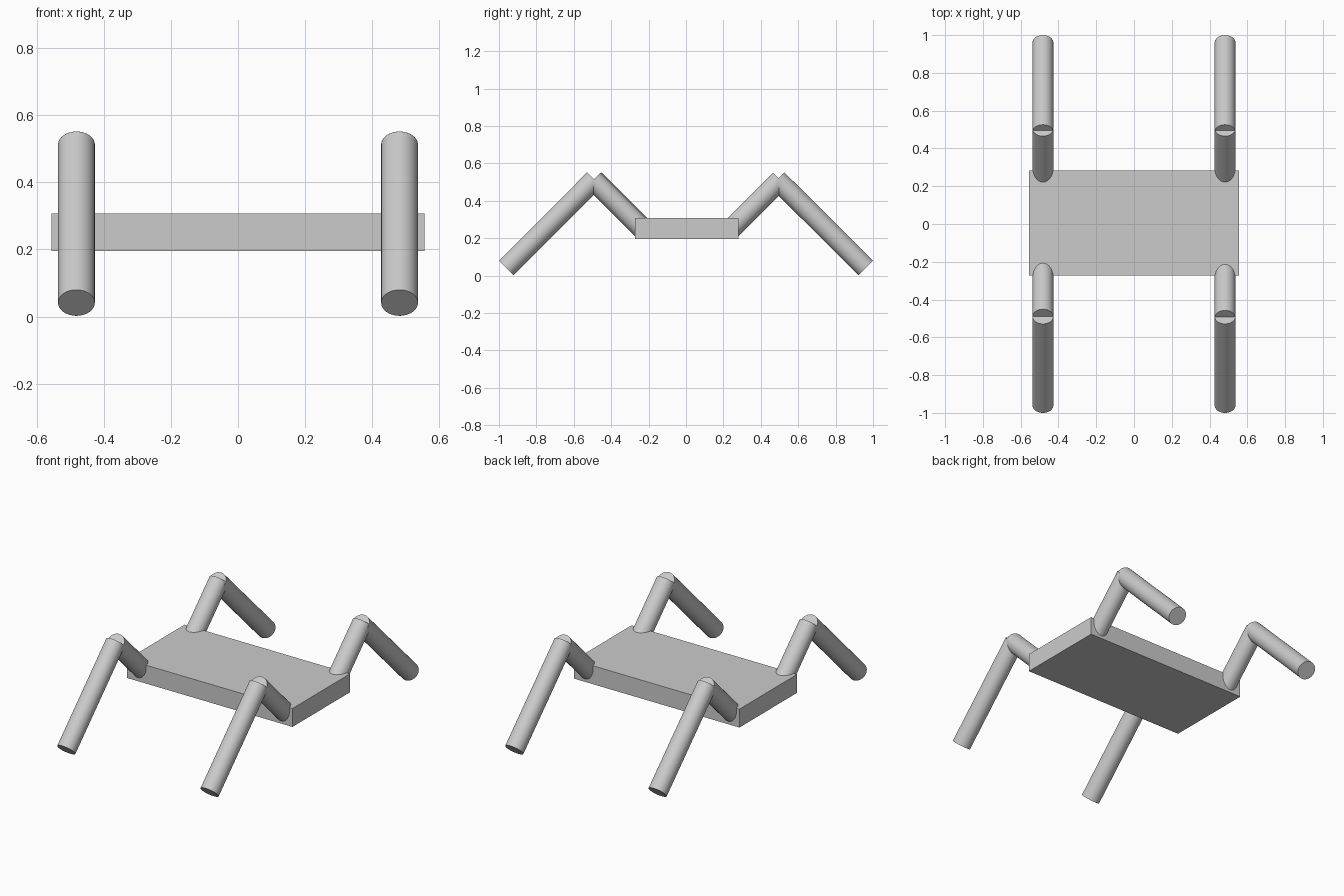
import bpy
import math
from mathutils import Vector

if "Cube" in bpy.data.objects:
    bpy.data.objects.remove(bpy.data.objects["Cube"])

LEG_X = 0.482
LEG_R = 0.055


def rod(name, a, b):
    """Flat-ended cylinder between two points."""
    a, b = Vector(a), Vector(b)
    d = b - a
    bpy.ops.mesh.primitive_cylinder_add(vertices=32, radius=LEG_R, depth=d.length,
                                        location=(a + b) / 2)
    ob = bpy.context.object
    ob.name = name
    ob.rotation_euler = d.to_track_quat('Z', 'Y').to_euler()
    bpy.ops.object.shade_smooth_by_angle(angle=math.radians(40))
    return ob


# Flat slab body
bpy.ops.mesh.primitive_cube_add(size=1, location=(0, 0.005, 0.251))
body = bpy.context.object
body.name = "body"
body.scale = (1.114, 0.554, 0.112)

# Four bent legs: upper segment rises out of the body, lower one drops to the ground
for side, sx in (("left", -1), ("right", 1)):
    for end, sy, knee_in, knee_out in (("front", -1, 0.496, 0.490),
                                       ("back", 1, 0.504, 0.487)):
        # the front left upper segment sits slightly further in
        shift = 0.006 if (end, side) == ("front", "left") else 0.0
        x = sx * LEG_X
        rod(f"{end}_{side}_upper_leg",
            (x, sy * (knee_in - shift), 0.512),
            (x, sy * (knee_in - shift - 0.267), 0.245))
        rod(f"{end}_{side}_lower_leg",
            (x, sy * knee_out, 0.513),
            (x, sy * 0.961, 0.041))
